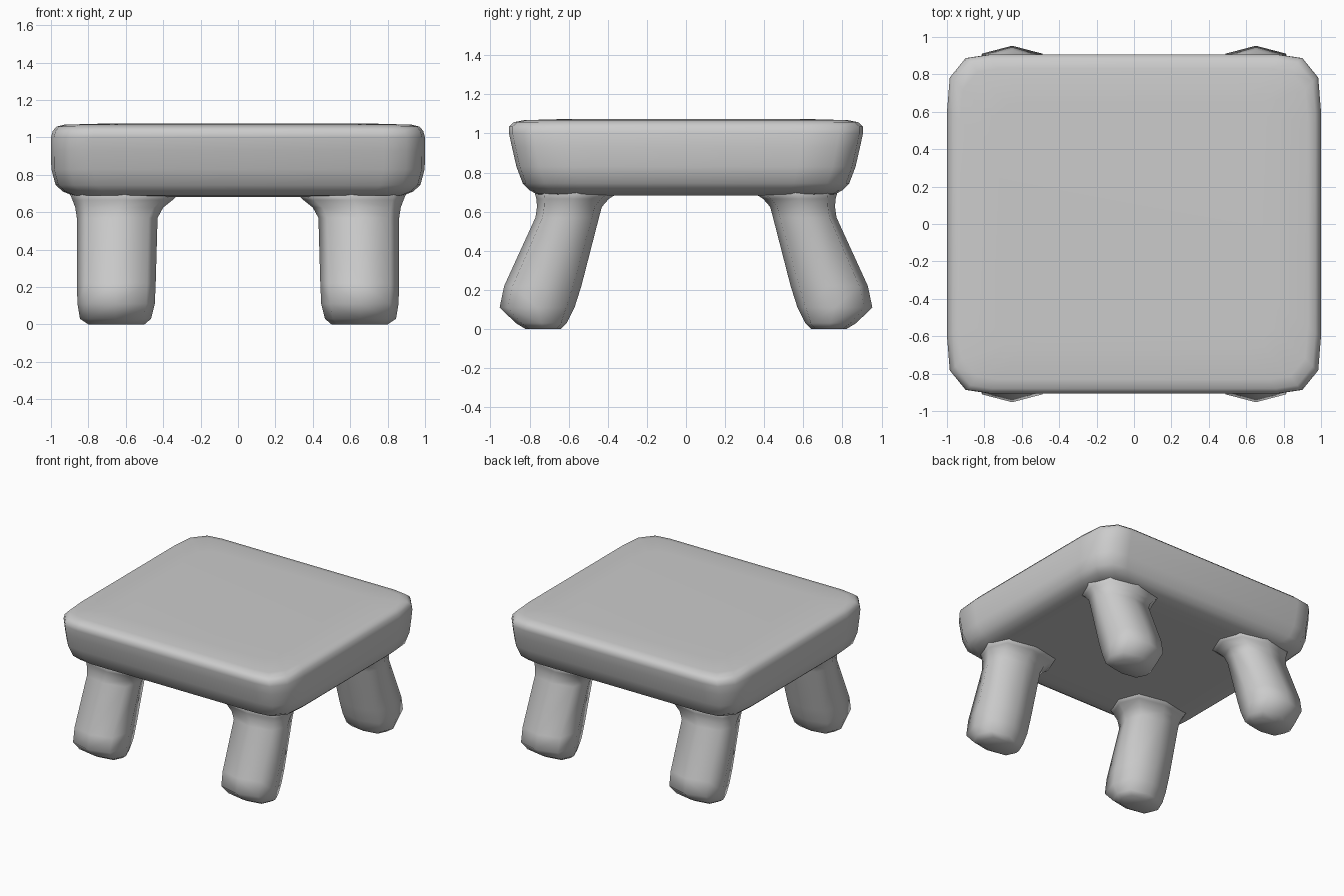
import bpy, bmesh

if "Cube" in bpy.data.objects:
    bpy.data.objects.remove(bpy.data.objects["Cube"])


def loft(name, rings):
    """Skin a stack of closed rings and cap both ends."""
    bm = bmesh.new()
    loops = [[bm.verts.new(p) for p in ring] for ring in rings]
    n = len(loops[0])
    for lo, hi in zip(loops, loops[1:]):
        for i in range(n):
            j = (i + 1) % n
            bm.faces.new((lo[i], lo[j], hi[j], hi[i]))
    bm.faces.new(loops[0][::-1])
    bm.faces.new(loops[-1])
    bmesh.ops.recalc_face_normals(bm, faces=bm.faces)
    for f in bm.faces:
        f.smooth = True
    mesh = bpy.data.meshes.new(name)
    bm.to_mesh(mesh)
    bm.free()
    obj = bpy.data.objects.new(name, mesh)
    bpy.context.collection.objects.link(obj)
    return obj


def seat_ring(hx, hy, z):
    # rounded rectangle: one corner, repeated in four quadrants
    c = [(1, 0.66), (0.985, 0.865), (0.9, 0.98), (0.78, 1)]
    pts = c + [(-x, y) for x, y in c[::-1]]
    pts += [(-x, -y) for x, y in pts]
    return [(x * hx, y * hy, z) for x, y in pts]


def leg_ring(x0, x1, y0, y1, z):
    # soft eight-sided section fitted to its bounds
    k = 0.78
    oct8 = [(1, 0), (k, k), (0, 1), (-k, k), (-1, 0), (-k, -k), (0, -1), (k, -k)]
    return [((x0 + x1) / 2 + u * (x1 - x0) / 2,
             (y0 + y1) / 2 + v * (y1 - y0) / 2, z) for u, v in oct8]


# Seat: cushion-like slab, narrowing towards the underside
loft("seat", [seat_ring(*r) for r in [
    (0.60, 0.55, 0.682), (0.80, 0.69, 0.682), (0.885, 0.765, 0.69),
    (0.935, 0.80, 0.71), (0.975, 0.835, 0.745), (0.998, 0.867, 0.83),
    (1.0, 0.89, 0.93), (1.0, 0.905, 1.0), (0.99, 0.905, 1.035),
    (0.97, 0.88, 1.058), (0.93, 0.83, 1.068), (0.75, 0.65, 1.073)]])

# Legs: splayed front and back, flaring into the seat
legs = loft("legs", [leg_ring(*r) for r in [
    (0.50, 0.80, 0.64, 0.82, 0.0), (0.465, 0.845, 0.61, 0.87, 0.03),
    (0.445, 0.858, 0.57, 0.953, 0.11), (0.44, 0.862, 0.535, 0.93, 0.22),
    (0.43, 0.862, 0.445, 0.77, 0.57), (0.40, 0.87, 0.43, 0.762, 0.625),
    (0.35, 0.885, 0.395, 0.765, 0.665), (0.31, 0.90, 0.34, 0.775, 0.70),
    (0.40, 0.85, 0.43, 0.70, 0.80)]])
mirror = legs.modifiers.new("four_legs", 'MIRROR')
mirror.use_axis = (True, True, False)
